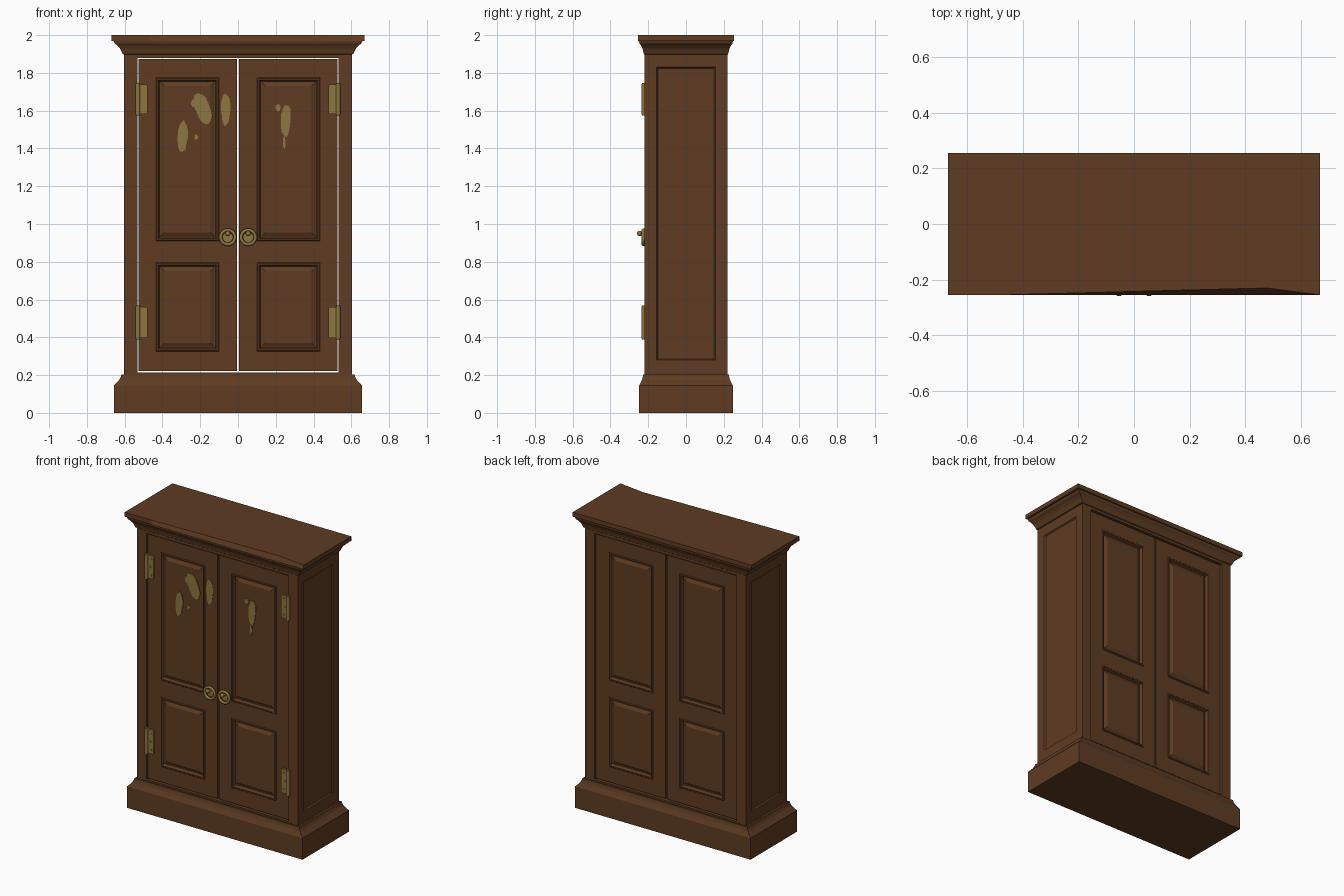
import bpy, bmesh, math, random
from mathutils import Matrix, Vector

if "Cube" in bpy.data.objects:
    bpy.data.objects.remove(bpy.data.objects["Cube"])

random.seed(4)


def material(name, rgb):
    m = bpy.data.materials.new(name)
    m.diffuse_color = (*rgb, 1)
    m.use_nodes = True
    m.node_tree.nodes["Principled BSDF"].inputs["Base Color"].default_value = m.diffuse_color
    return m


WOOD = material("brown wood", (0.112, 0.045, 0.016))
BRASS = material("aged brass", (0.27, 0.18, 0.05))
HX, HY = 0.603, 0.219      # half width and depth of the carcass
DOOR_Y = 0.21              # door face distance from the centre


def finish(bm, name, mat, smooth=False):
    bmesh.ops.recalc_face_normals(bm, faces=bm.faces)
    me = bpy.data.meshes.new(name)
    bm.to_mesh(me)
    bm.free()
    ob = bpy.data.objects.new(name, me)
    bpy.context.collection.objects.link(ob)
    me.materials.append(mat)
    if smooth:
        bpy.ops.object.select_all(action='DESELECT')
        ob.select_set(True)
        bpy.context.view_layer.objects.active = ob
        bpy.ops.object.shade_smooth_by_angle(angle=math.radians(40))
    return ob


def moulded_block(name, profile, chip=0.0):
    """Stack of rectangular rings; profile rows are (z, overhang)."""
    bm = bmesh.new()
    rings = []
    for i, (z, d) in enumerate(profile):
        x, y = HX + d, HY + d * 0.54
        nick = chip if i == len(profile) - 1 else 0
        pts = [(-x, -y), (-0.47, -y), (0.48, -y + nick), (x, -y), (x, y), (-x, y)]
        rings.append([bm.verts.new((px, py, z)) for px, py in pts])
    for a, b in zip(rings, rings[1:]):
        for k in range(6):
            n = (k + 1) % 6
            bm.faces.new((a[k], a[n], b[n], b[k]))
    bm.faces.new(rings[0][::-1])
    bm.faces.new(rings[-1])
    return finish(bm, name, WOOD)


def panelled_board(name, us, vs, panels, steps, thick, place):
    """Board with sunk panels. place(u, v, depth) gives the 3D point."""
    bm = bmesh.new()

    def loop(u0, u1, v0, v1, d):
        return [bm.verts.new(place(u, v, d)) for u, v in
                ((u0, v0), (u1, v0), (u1, v1), (u0, v1))]

    def bridge(a, b):
        for k in range(4):
            n = (k + 1) % 4
            bm.faces.new((a[k], a[n], b[n], b[k]))

    for i in range(len(us) - 1):
        for j in range(len(vs) - 1):
            cell = (us[i], us[i + 1], vs[j], vs[j + 1])
            ring = loop(*cell, 0)
            if (i, j) in panels:
                for s, d in steps:
                    inner = loop(cell[0] + s, cell[1] - s, cell[2] + s, cell[3] - s, d)
                    bridge(ring, inner)
                    ring = inner
            bm.faces.new(ring)
    front = loop(us[0], us[-1], vs[0], vs[-1], 0)
    back = loop(us[0], us[-1], vs[0], vs[-1], thick)
    bridge(front, back)
    bm.faces.new(back)
    bmesh.ops.remove_doubles(bm, verts=bm.verts, dist=1e-5)
    return finish(bm, name, WOOD)


def box(bm, lo, hi):
    lo, hi = Vector(lo), Vector(hi)
    bmesh.ops.create_cube(bm, size=1, matrix=Matrix.Translation((lo + hi) / 2)
                          @ Matrix.Diagonal((*(hi - lo), 1)))


def cylinder(bm, at, r, length, axis='Z', seg=16):
    rot = Matrix.Rotation(math.pi / 2, 4, 'X') if axis == 'Y' else Matrix()
    bmesh.ops.create_cone(bm, cap_ends=True, segments=seg, radius1=r, radius2=r,
                          depth=length, matrix=Matrix.Translation(at) @ rot)


# Plinth and cornice, including the narrow rails above and below the doors
moulded_block("plinth", [(0, 0.054), (0.145, 0.054), (0.155, 0.044), (0.175, 0.026),
                         (0.19, 0.018), (0.203, 0.014), (0.203, 0), (0.214, 0)])
moulded_block("cornice", [(1.88, 0), (1.897, 0), (1.9, 0.008), (1.915, 0.014), (1.93, 0.022),
                          (1.945, 0.036), (1.955, 0.05), (1.968, 0.055), (1.97, 0.067),
                          (2.0, 0.067)], chip=0.025)

# Side walls with one sunk panel each
for s, label in ((-1, "left"), (1, "right")):
    panelled_board(label + "_side", [-HY, -0.155, 0.155, HY], [0.21, 0.28, 1.83, 1.885],
                   [(1, 1)], [(0.006, 0.008)], HX - 0.533,
                   lambda u, v, d, s=s: (s * (HX - d), u, v))

# Doors on the front, matching panelled leaves on the back
for f, face in ((-1, "front"), (1, "back")):
    for s, label in ((-1, "left"), (1, "right")):
        panelled_board(f"{face}_{label}_door", [0.005, 0.10, 0.435, 0.527],
                       [0.221, 0.325, 0.795, 0.91, 1.775, 1.873], [(1, 1), (1, 3)],
                       [(0.004, -0.004), (0.012, -0.004), (0.02, 0.013), (0.026, 0.013),
                        (0.045, 0.003)], 0.03,
                       lambda u, v, d, s=s, f=f: (s * u, f * (DOOR_Y - d), v))

for s, label in ((-1, "left"), (1, "right")):
    # Hinges: bevelled leaf, barrel with end knobs, screws
    for z, h, level in ((0.479, 0.18, "lower"), (1.66, 0.172, "upper")):
        bm = bmesh.new()
        box(bm, (0.478, -0.222, z - h / 2 + 0.008), (0.53, -0.205, z + h / 2 - 0.008))
        edges = [e for e in bm.edges if abs(e.verts[0].co.y - e.verts[1].co.y) > 0.01
                 and e.verts[0].co.x < 0.5]
        bmesh.ops.bevel(bm, geom=edges, offset=0.01, segments=2, profile=0.5, affect='EDGES')
        cylinder(bm, (0.53, -0.223, z), 0.012, h - 0.012)
        for e in (-1, 1):
            cylinder(bm, (0.53, -0.223, z + e * (h / 2 - 0.004)), 0.009, 0.008)
        for dx, dz in ((0.496, 0.055), (0.503, 0), (0.496, -0.055)):
            cylinder(bm, (dx, -0.222, z + dz), 0.007, 0.006, 'Y', 10)
        bmesh.ops.scale(bm, vec=(s, 1, 1), verts=bm.verts)
        finish(bm, f"{level}_{label}_hinge", BRASS, True)

    # Pull: rosette, stem and knob
    x, z = s * 0.054, 0.93
    bm = bmesh.new()
    cylinder(bm, (x, -0.213, z), 0.028, 0.012, 'Y', 20)
    cylinder(bm, (x, -0.228, z + 0.018), 0.008, 0.03, 'Y', 12)
    bmesh.ops.create_uvsphere(bm, u_segments=14, v_segments=8, radius=0.014,
                              matrix=Matrix.Translation((x, -0.246, z + 0.02)))
    finish(bm, label + "_pull_knob", BRASS, True)
    # Hanging ring
    bpy.ops.mesh.primitive_torus_add(location=(x, -0.226, z), rotation=(math.pi / 2, 0, 0),
                                     major_radius=0.038, minor_radius=0.009,
                                     major_segments=28, minor_segments=10)
    ring = bpy.context.object
    ring.name = label + "_pull_ring"
    ring.data.materials.append(BRASS)
    bpy.ops.object.shade_smooth_by_angle(angle=math.radians(40))

# Worn pale patches on the upper door panels: (x, z, half width, half height, lean)
PATCHES = [(-0.185, 1.61, 0.042, 0.09, -0.25), (-0.065, 1.605, 0.025, 0.088, 0),
           (-0.293, 1.46, 0.027, 0.085, 0.06), (-0.222, 1.46, 0.01, 0.014, 0),
           (-0.235, 1.64, 0.016, 0.02, 0), (0.253, 1.545, 0.028, 0.085, 0.05),
           (0.212, 1.615, 0.015, 0.02, 0), (0.245, 1.43, 0.007, 0.035, 0)]
for i, (cx, cz, rx, rz, lean) in enumerate(PATCHES):
    bm = bmesh.new()
    ring = []
    for k in range(16):
        a = k * math.tau / 16
        r = random.uniform(0.88, 1.08)
        dz = rz * r * math.sin(a)
        ring.append(bm.verts.new((cx + rx * r * math.cos(a) + lean * dz, -0.2115, cz + dz)))
    face = bm.faces.new(ring)
    out = bmesh.ops.extrude_face_region(bm, geom=[face])
    bmesh.ops.translate(bm, vec=(0, 0.005, 0),
                        verts=[g for g in out["geom"] if isinstance(g, bmesh.types.BMVert)])
    finish(bm, f"worn_patch_{i + 1}", BRASS)
